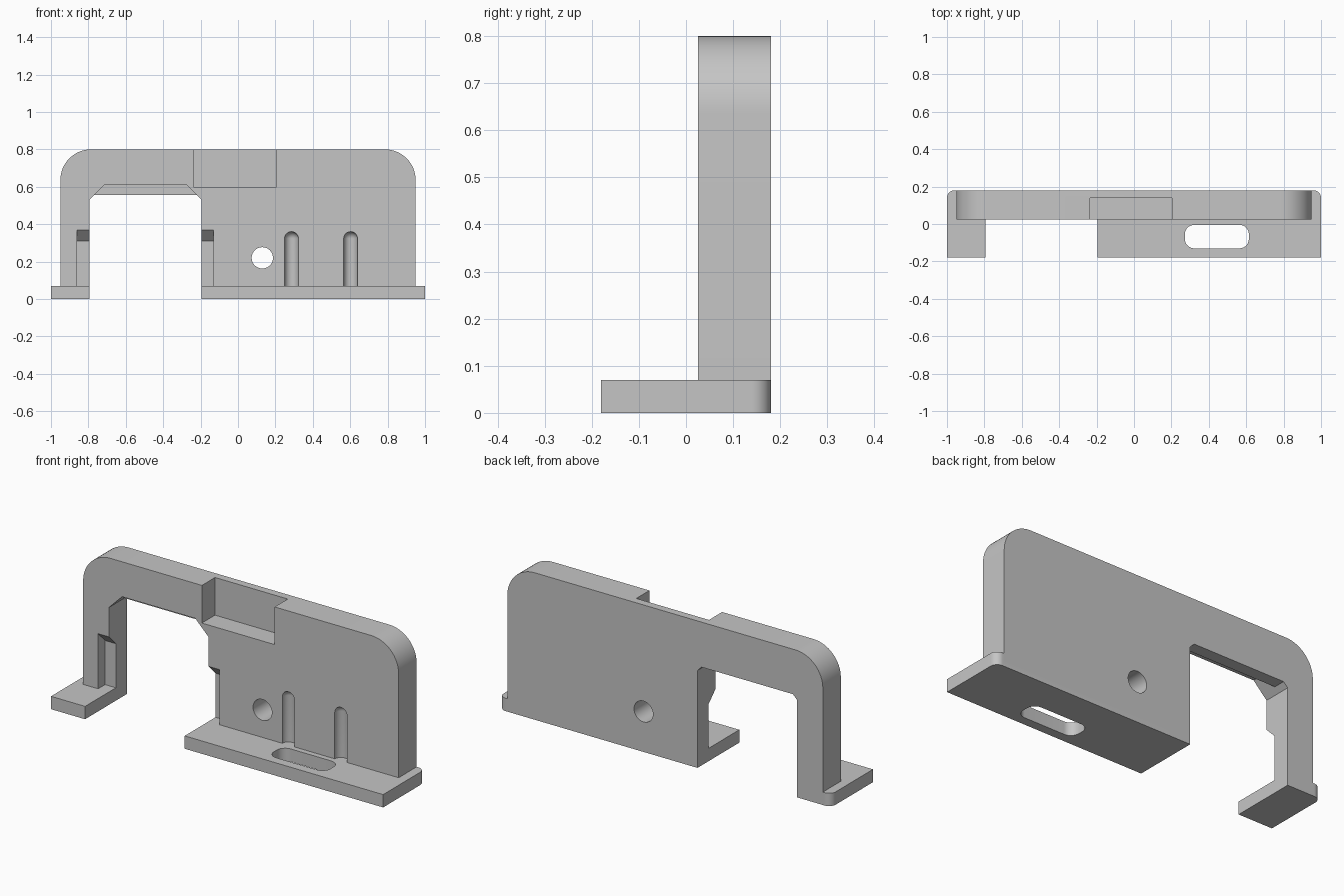
import bpy, bmesh, math
from mathutils import Matrix, Vector

if "Cube" in bpy.data.objects:
    bpy.data.objects.remove(bpy.data.objects["Cube"])

grey = bpy.data.materials.new("light grey")
grey.diffuse_color = (0.56, 0.56, 0.56, 1)
grey.use_nodes = True
grey.node_tree.nodes["Principled BSDF"].inputs["Base Color"].default_value = grey.diffuse_color

FRONT, BACK = 0.025, 0.18      # wall faces
PLATE = 0.07                   # foot plate thickness
LEFT, RIGHT = -0.795, -0.195   # opening sides


def rounded(corners, steps=12):
    """Outline from (u, v, radius) corners, each right-angled when rounded."""
    out = []
    for i, (u, v, r) in enumerate(corners):
        p = Vector((u, v))
        if r == 0:
            out.append(p)
            continue
        a = (Vector(corners[i - 1][:2]) - p).normalized()
        b = (Vector(corners[(i + 1) % len(corners)][:2]) - p).normalized()
        c = p + (a + b) * r
        for k in range(steps + 1):
            t = math.pi / 2 * k / steps
            out.append(c - b * r * math.cos(t) - a * r * math.sin(t))
    return out


def finish(name, bm):
    bmesh.ops.recalc_face_normals(bm, faces=bm.faces)
    mesh = bpy.data.meshes.new(name)
    bm.to_mesh(mesh)
    bm.free()
    mesh.materials.append(grey)
    obj = bpy.data.objects.new(name, mesh)
    bpy.context.collection.objects.link(obj)
    return obj


def prism(name, outline, axis, lo, hi):
    """Extrude a 2D outline along the given axis from lo to hi."""
    place = {"x": lambda u, v: (lo, u, v),
             "y": lambda u, v: (u, lo, v),
             "z": lambda u, v: (u, v, lo)}[axis]
    bm = bmesh.new()
    face = bm.faces.new([bm.verts.new(place(p[0], p[1])) for p in outline])
    ext = bmesh.ops.extrude_face_region(bm, geom=[face])["geom"]
    step = Vector([(hi - lo) * (axis == a) for a in "xyz"])
    bmesh.ops.translate(bm, vec=step,
                        verts=[g for g in ext if isinstance(g, bmesh.types.BMVert)])
    return finish(name, bm)


def box(name, x0, x1, y0, y1, z0, z1):
    return prism(name, [(x0, y0), (x1, y0), (x1, y1), (x0, y1)], "z", z0, z1)


def combine(target, other, operation):
    """Apply a boolean and discard the helper."""
    mod = target.modifiers.new("boolean", "BOOLEAN")
    mod.operation, mod.solver, mod.object = operation, "EXACT", other
    bpy.context.view_layer.objects.active = target
    bpy.ops.object.modifier_apply(modifier=mod.name)
    bpy.data.objects.remove(other)


def groove(name, x, r, top):
    """Round-ended vertical groove cutter standing on the foot plate."""
    bm = bmesh.new()
    bmesh.ops.create_uvsphere(bm, u_segments=32, v_segments=16, radius=r,
                              matrix=Matrix.Translation((x, FRONT, top - r)))
    bmesh.ops.bisect_plane(bm, geom=bm.verts[:] + bm.edges[:] + bm.faces[:], dist=1e-5,
                           plane_co=(x, FRONT, top - r), plane_no=(0, 0, 1),
                           clear_inner=True)
    rim = [e for e in bm.edges if e.is_boundary]
    ext = bmesh.ops.extrude_edge_only(bm, edges=rim)["geom"]
    for v in ext:
        if isinstance(v, bmesh.types.BMVert):
            v.co.z = PLATE
    bmesh.ops.holes_fill(bm, edges=[e for e in bm.edges if e.is_boundary], sides=0)
    return finish(name, bm)


# upright wall with rounded shoulders
bracket = prism("bracket", rounded([(-0.95, 0.03, 0), (0.95, 0.03, 0),
                                    (0.95, 0.8, 0.165), (-0.95, 0.8, 0.165)], 16),
                "y", FRONT, BACK)

# foot plate with rounded back corners
foot = prism("foot_plate", rounded([(-1, -0.18, 0), (1, -0.18, 0),
                                    (1, BACK, 0.04), (-1, BACK, 0.04)]), "z", 0, PLATE)
combine(bracket, foot, "UNION")

# opening through wall and foot, with small corner chamfers
cuts = [prism("opening", [(LEFT, -0.1), (RIGHT, -0.1), (RIGHT, 0.53),
                          (RIGHT - 0.025, 0.555), (LEFT + 0.025, 0.555), (LEFT, 0.53)],
              "y", -0.4, 0.4)]
# taller front recess that leaves a lip at the back
cuts.append(prism("opening_recess", [(LEFT, 0.53), (RIGHT, 0.53),
                                     (RIGHT - 0.08, 0.61), (LEFT + 0.08, 0.61)],
                  "y", -0.1, 0.115))
# side notches with sloped ceilings
cuts.append(prism("side_notches", [(-0.1, PLATE), (FRONT + 0.06, PLATE),
                                   (FRONT + 0.06, 0.31), (FRONT, 0.37), (-0.1, 0.37)],
                  "x", -0.86, -0.13))
# pocket in the top edge
cuts.append(box("top_pocket", -0.235, 0.203, -0.1, 0.138, 0.595, 0.9))
# round hole through the wall
hole = [(0.13 + 0.057 * math.cos(i * math.pi / 20), 0.22 + 0.057 * math.sin(i * math.pi / 20))
        for i in range(40)]
cuts.append(prism("round_hole", hole, "y", -0.1, 0.3))
# vertical grooves in the front
for x in (0.286, 0.602):
    cuts.append(groove("groove", x, 0.037, 0.36))
# slot through the foot
cuts.append(prism("foot_slot", rounded([(0.272, -0.13, 0.05), (0.614, -0.13, 0.05),
                                        (0.614, -0.005, 0.05), (0.272, -0.005, 0.05)]),
                  "z", -0.1, 0.2))
for cutter in cuts:
    combine(bracket, cutter, "DIFFERENCE")

bpy.ops.object.select_all(action="DESELECT")
bracket.select_set(True)
bpy.context.view_layer.objects.active = bracket
bpy.ops.object.shade_smooth_by_angle(angle=math.radians(30))
